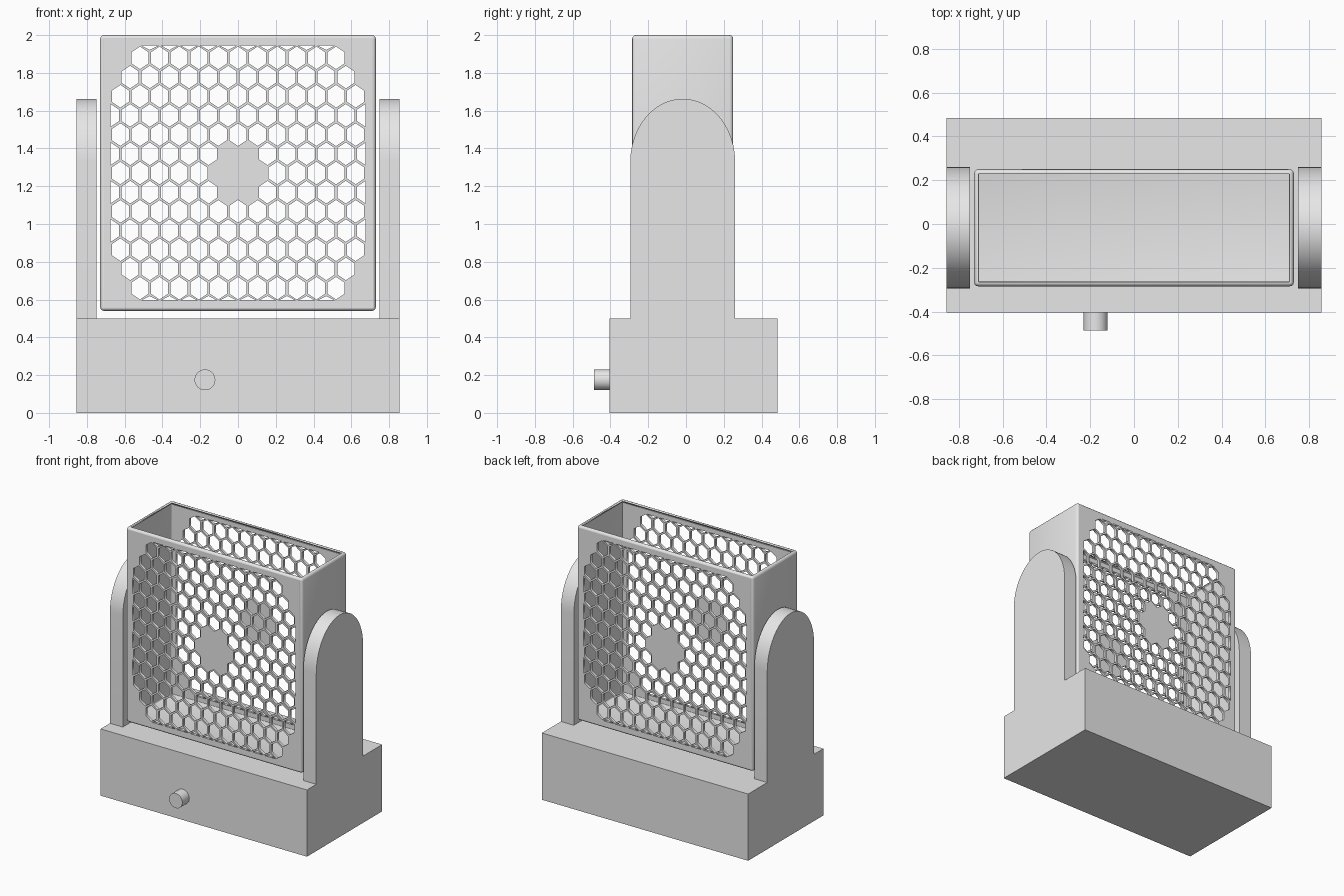
import bpy, bmesh, math

if "Cube" in bpy.data.objects:
    bpy.data.objects.remove(bpy.data.objects["Cube"])

grey = bpy.data.materials.new("plain_grey")
grey.diffuse_color = (0.8, 0.8, 0.8, 1)
grey.use_nodes = True
grey.node_tree.nodes["Principled BSDF"].inputs["Base Color"].default_value = grey.diffuse_color


def finish(name, bm, smooth=False):
    bmesh.ops.recalc_face_normals(bm, faces=bm.faces)
    me = bpy.data.meshes.new(name)
    bm.to_mesh(me)
    bm.free()
    ob = bpy.data.objects.new(name, me)
    bpy.context.collection.objects.link(ob)
    me.materials.append(grey)
    if smooth:
        bpy.ops.object.select_all(action='DESELECT')
        ob.select_set(True)
        bpy.context.view_layer.objects.active = ob
        bpy.ops.object.shade_smooth_by_angle(angle=math.radians(35))
    return ob


def box(lo, hi):
    bm = bmesh.new()
    bmesh.ops.create_cube(bm, size=1)
    for v in bm.verts:
        v.co = [(a + b) / 2 + c * (b - a) for a, b, c in zip(lo, hi, v.co)]
    return bm


def prism(name, points, offset):
    bm = bmesh.new()
    face = bm.faces.new([bm.verts.new(p) for p in points])
    ext = bmesh.ops.extrude_face_region(bm, geom=[face])
    bmesh.ops.translate(bm, vec=offset, verts=[g for g in ext["geom"] if isinstance(g, bmesh.types.BMVert)])
    return finish(name, bm, True)


# base block
finish("base", box((-0.855, -0.405, 0), (0.855, 0.485, 0.5)))

# round knob on the front
N = 32
prism("knob", [(-0.175 + 0.055 * math.cos(2 * math.pi * i / N), -0.40,
                0.175 + 0.055 * math.sin(2 * math.pi * i / N)) for i in range(N)], (0, -0.087, 0))

# two upright arms with arched tops
arch = [(-0.0175 + 0.2775 * math.cos(math.pi * i / 24), 1.33 + 0.333 * math.sin(math.pi * i / 24))
        for i in range(25)]
outline = [(-0.295, 0.5), (0.26, 0.5)] + arch
for side, name in ((1, "right_arm"), (-1, "left_arm")):
    prism(name, [(side * 0.748, y, z) for y, z in outline], (side * 0.107, 0, 0))

# open-topped housing with rounded edges; front and back are left open for the grilles
W, Y0, Y1, Z0, Z1, R = 0.73, -0.285, 0.25, 0.54, 2.0, 0.02
bm = box((-W, Y0, Z0), (W, Y1, Z1))
bmesh.ops.bevel(bm, geom=bm.edges[:], offset=R, segments=3, profile=0.5, affect='EDGES')
bm.normal_update()
bmesh.ops.delete(bm, geom=[f for f in bm.faces if f.calc_area() > 0.3 and
                           (abs(f.normal.y) > 0.99 or f.normal.z > 0.99)], context='FACES')
housing = finish("housing", bm, True)
mod = housing.modifiers.new("wall", 'SOLIDIFY')
mod.thickness = 0.014
mod.offset = -1

# honeycomb holes: hexes in rows, clipped to a square, with stepped corners and a solid centre
DX, DZ, L, WALL = 0.1038, 0.1016, 0.675, 0.014
half_counts = {0: 6, 1: 6.5, 2: 6, 3: 6.5, 4: 6, 5: 5.5, 6: 5, 7: 4.5}
holes = []
for row in range(-7, 8):
    limit = half_counts[abs(row)]
    for i in range(int(2 * limit) + 1):
        k = i - limit
        if k % 1 != (row % 2) / 2:
            continue
        if (row == 0 and abs(k) <= 1) or (abs(row) == 1 and abs(k) < 1):
            continue
        hx, a = DX / 2 - WALL / 2, DZ * 2 / 3 - WALL * 0.55
        ring = [(0, a), (hx, a / 2), (hx, -a / 2), (0, -a), (-hx, -a / 2), (-hx, a / 2)]
        pts = []
        for px, pz in ring:
            x, z = k * DX + px, row * DZ + pz
            if abs(x) <= L + 0.008 and abs(z) <= L + 0.012:
                pts.append((max(-L, min(L, x)), max(-L, min(L, z))))
        if len(pts) >= 3:
            holes.append(pts)


def grille(name, y, thick=0.02):
    cu = bpy.data.curves.new(name, 'CURVE')
    cu.dimensions = '2D'
    cu.fill_mode = 'BOTH'
    cu.extrude = thick / 2
    e = W - R
    for pts in [[(-e, -e), (e, -e), (e, e), (-e, e)]] + holes:
        s = cu.splines.new('POLY')
        s.points.add(len(pts) - 1)
        for p, (x, z) in zip(s.points, pts):
            p.co = (x, z, 0, 1)
        s.use_cyclic_u = True
    tmp = bpy.data.objects.new(name + "_curve", cu)
    bpy.context.collection.objects.link(tmp)
    deps = bpy.context.evaluated_depsgraph_get()
    me = bpy.data.meshes.new_from_object(tmp.evaluated_get(deps))
    bm = bmesh.new()
    bm.from_mesh(me)
    bpy.data.objects.remove(tmp)
    bpy.data.meshes.remove(me)
    bmesh.ops.remove_doubles(bm, verts=bm.verts, dist=0.0002)
    for v in bm.verts:
        x, z, d = v.co
        v.co = (x, y + d, (Z0 + Z1) / 2 + z)
    finish(name, bm)


# matching front and back grilles
grille("front_grille", Y0 + 0.01)
grille("back_grille", Y1 - 0.01)
